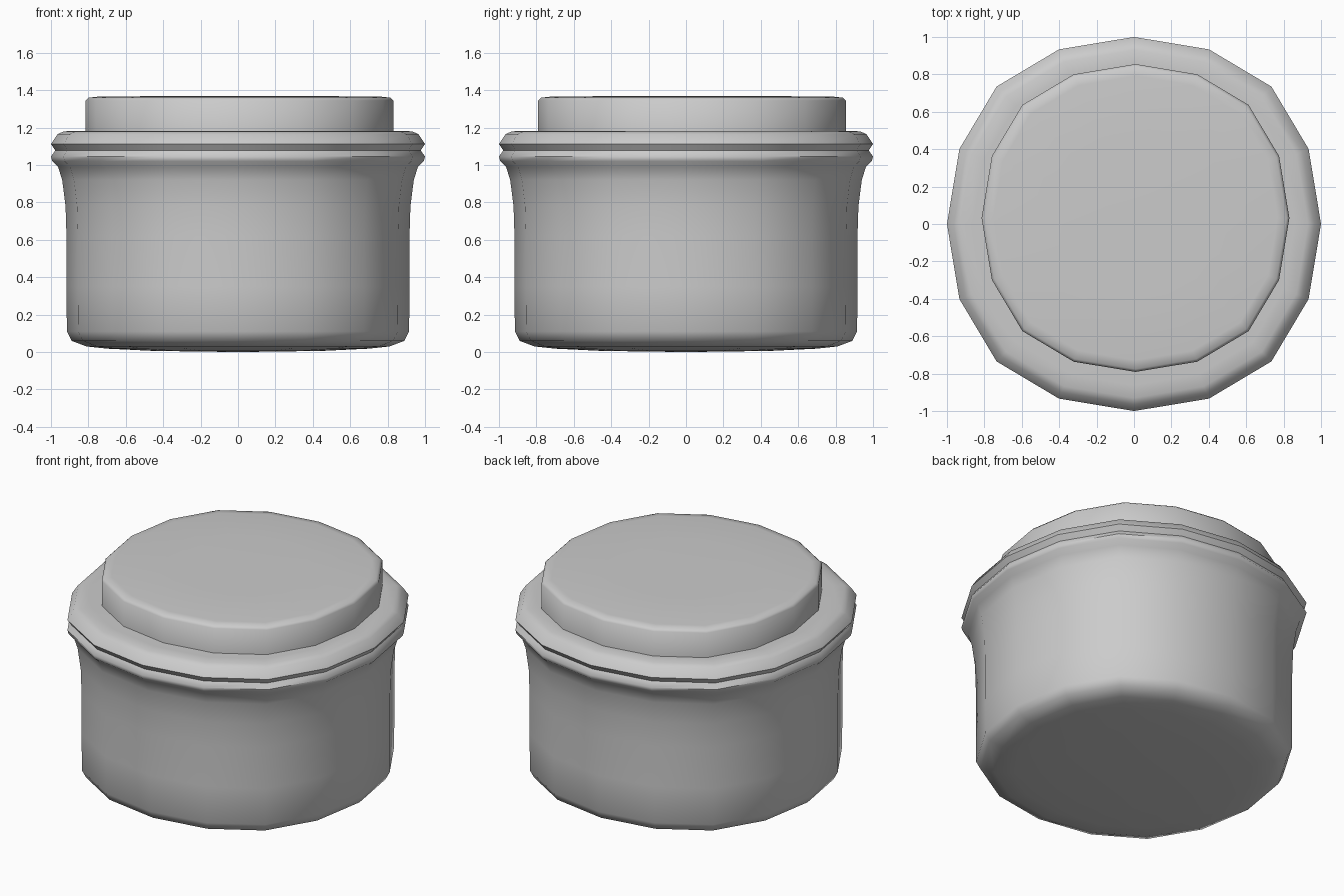
import bpy, bmesh, math

if "Cube" in bpy.data.objects:
    bpy.data.objects.remove(bpy.data.objects["Cube"])

# 16-sided, slightly squared ring: (angle offset, radius factor) within each quarter
QUARTER = [(0, 1.0), (23.3, 1.016), (45, 1.039), (66.7, 1.016)]


def ring_points(r, z):
    pts = []
    for q in range(4):
        for ang, f in QUARTER:
            a = math.radians(ang + 90 * q)
            pts.append((r * f * math.cos(a), r * f * math.sin(a), z))
    return pts


def turned(name, profile, bottom_z, top_z, offset=(0, 0)):
    """Skin rings along a (radius, z) profile and close both ends."""
    bm = bmesh.new()
    rings = [[bm.verts.new(p) for p in ring_points(r, z)] for r, z in profile]
    n = len(rings[0])
    for a, b in zip(rings, rings[1:]):
        for i in range(n):
            j = (i + 1) % n
            bm.faces.new((a[i], a[j], b[j], b[i]))
    low = bm.verts.new((0, 0, bottom_z))
    high = bm.verts.new((0, 0, top_z))
    for i in range(n):
        j = (i + 1) % n
        bm.faces.new((low, rings[0][j], rings[0][i]))
        bm.faces.new((high, rings[-1][i], rings[-1][j]))
    bmesh.ops.recalc_face_normals(bm, faces=bm.faces)
    mesh = bpy.data.meshes.new(name)
    bm.to_mesh(mesh)
    bm.free()
    obj = bpy.data.objects.new(name, mesh)
    bpy.context.collection.objects.link(obj)
    obj.location = (offset[0], offset[1], 0)
    bpy.ops.object.select_all(action='DESELECT')
    obj.select_set(True)
    bpy.context.view_layer.objects.active = obj
    bpy.ops.object.shade_smooth_by_angle(angle=math.radians(50))
    return obj


# Jar body with rounded base and grooved rim
turned("jar_body", [
    (0.45, 0.006), (0.70, 0.018), (0.81, 0.03), (0.89, 0.06), (0.915, 0.11),
    (0.917, 0.35), (0.917, 0.62), (0.922, 0.78), (0.94, 0.92), (0.962, 0.99),
    (0.993, 1.02), (1.0, 1.045), (0.977, 1.078), (1.0, 1.112),
    (0.965, 1.165), (0.93, 1.18), (0.86, 1.182)], 0.0, 1.182)

# Lid plug, sitting slightly off centre
turned("lid", [
    (0.823, 1.15), (0.823, 1.345), (0.808, 1.36), (0.76, 1.365),
    (0.40, 1.369)], 1.15, 1.37, (0.008, 0.032))
